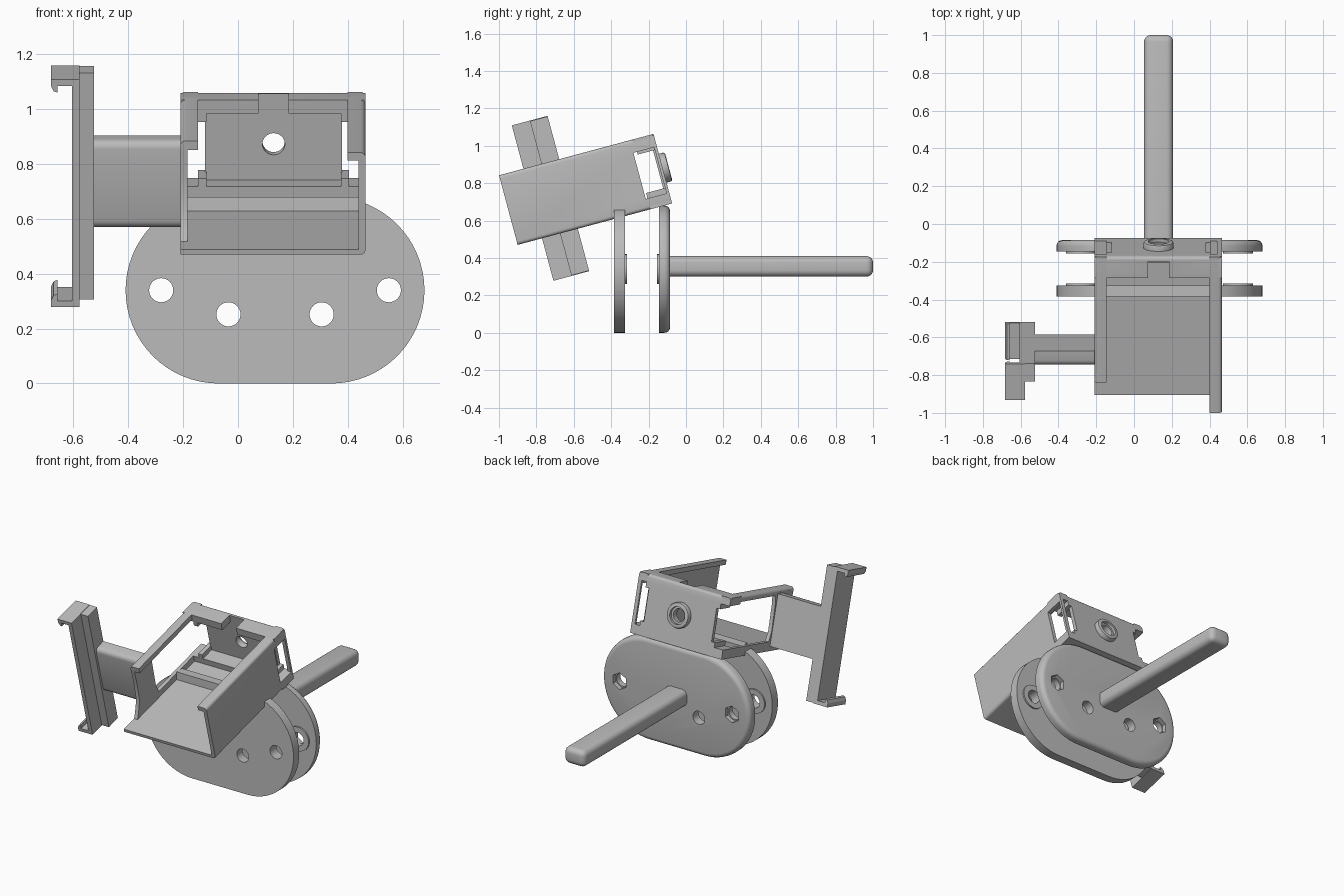
import bpy, bmesh, math
from mathutils import Matrix, Vector

if "Cube" in bpy.data.objects:
    bpy.data.objects.remove(bpy.data.objects["Cube"], do_unlink=True)

grey = bpy.data.materials.new("plain grey")
grey.use_nodes = True
grey.diffuse_color = (0.5, 0.5, 0.5, 1)
grey.node_tree.nodes["Principled BSDF"].inputs["Base Color"].default_value = (0.5, 0.5, 0.5, 1)

# The holder frame leans back: local axes are x, depth u, height v
TILT = Matrix.Translation((0, -0.90, 0.47)) @ Matrix.Rotation(math.radians(15), 4, 'X')
WORLD = Matrix.Identity(4)
MID_X, MID_V = 0.13, 0.195


def finish(name, bm, frame):
    bmesh.ops.recalc_face_normals(bm, faces=bm.faces)
    mesh = bpy.data.meshes.new(name)
    bm.to_mesh(mesh)
    bm.free()
    mesh.materials.append(grey)
    ob = bpy.data.objects.new(name, mesh)
    bpy.context.collection.objects.link(ob)
    ob.matrix_world = frame
    return ob


def round_edges(bm, test, radius, segments=4):
    """Bevel the edges whose two end points pass the test."""
    edges = [e for e in bm.edges if test(e.verts[0].co, e.verts[1].co)]
    bmesh.ops.bevel(bm, geom=edges, offset=radius, segments=segments,
                    profile=0.5, affect='EDGES', clamp_overlap=True)


def prism(points, start, end, axis=1):
    """Extrude a 2D outline along an axis (0 = x, 1 = y)."""
    bm = bmesh.new()
    place = (lambda a, b: (start, a, b)) if axis == 0 else (lambda a, b: (a, start, b))
    face = bm.faces.new([bm.verts.new(place(a, b)) for a, b in points])
    grown = bmesh.ops.extrude_face_region(bm, geom=[face])["geom"]
    step = Vector((end - start, 0, 0)) if axis == 0 else Vector((0, end - start, 0))
    bmesh.ops.translate(bm, vec=step, verts=[g for g in grown if isinstance(g, bmesh.types.BMVert)])
    return bm


def rect(a0, a1, b0, b1):
    return [(a0, b0), (a1, b0), (a1, b1), (a0, b1)]


def circle(cx, cz, r, sides=32, turn=0.0):
    return [(cx + r * math.cos(turn + math.tau * i / sides),
             cz + r * math.sin(turn + math.tau * i / sides)) for i in range(sides)]


def block(name, xs, ys, zs, frame=TILT, test=None, radius=0.02):
    bm = prism(rect(*xs, *zs), *ys)
    if test:
        round_edges(bm, test, radius)
    return finish(name, bm, frame)


def cut(ob, cutters, mode='DIFFERENCE'):
    """Apply booleans and discard the tools."""
    for c in cutters:
        c.hide_render = True
        mod = ob.modifiers.new("cut", 'BOOLEAN')
        mod.operation, mod.object, mod.solver = mode, c, 'EXACT'
    bpy.context.view_layer.update()
    done = bpy.data.meshes.new_from_object(ob.evaluated_get(bpy.context.evaluated_depsgraph_get()))
    ob.modifiers.clear()
    ob.data = done
    for c in cutters:
        bpy.data.objects.remove(c, do_unlink=True)


def smooth(*obs):
    bpy.ops.object.select_all(action='DESELECT')
    for ob in obs:
        ob.select_set(True)
        bpy.context.view_layer.objects.active = ob
    bpy.ops.object.shade_smooth_by_angle(angle=math.radians(30))


# Pair of stadium-shaped plates
R, LEFT, RIGHT = 0.34, -0.07, 0.34
stadium = [(RIGHT + R * math.sin(t), R - R * math.cos(t))
           for t in (math.pi * i / 32 for i in range(33))]
stadium += [(LEFT - R * math.sin(t), R + R * math.cos(t))
            for t in (math.pi * i / 32 for i in range(33))]
outer_holes = [(-0.28, 0.34), (0.55, 0.34)]
inner_holes = [(-0.035, 0.252), (0.305, 0.252)]


def drill(y0, y1):
    return [finish("hole", prism(circle(*p, 0.044), y0, y1), WORLD)
            for p in outer_holes + inner_holes]


front_plate = finish("front_plate", prism(stadium, -0.385, -0.325), WORLD)
neck = block("neck", (-0.185, 0.44), (-0.385, -0.325), (0.56, 0.68), WORLD)
cut(front_plate, [neck], 'UNION')
cut(front_plate, drill(-0.5, -0.2))

bm = prism(stadium, -0.145, -0.085)
round_edges(bm, lambda a, b: min(a.y, b.y) > -0.09, 0.03)
back_plate = finish("back_plate", bm, WORLD)
hexes = [finish("nut", prism(circle(*p, 0.056, 6, math.pi / 6), -0.115, 0), WORLD)
         for p in outer_holes]
cut(back_plate, drill(-0.3, 0) + hexes)

# Raised rings around the outer holes, on the facing sides
rings = []
for side, y0, y1 in (("front", -0.326, -0.315), ("back", -0.155, -0.144)):
    for word, p in zip(("right", "left"), outer_holes):
        ring = finish(f"{side}_{word}_ring", prism(circle(*p, 0.08), y0, y1), WORLD)
        cut(ring, [finish("hole", prism(circle(*p, 0.044), -0.5, 0), WORLD)])
        rings.append(ring)

# Handle rod
bm = prism(rect(MID_X - 0.077, MID_X + 0.077, 0.30, 0.41), -0.10, 1.0)
round_edges(bm, lambda a, b: max(a.y, b.y) > 0.9, 0.035, 5)
rod = finish("handle_rod", bm, WORLD)

# Tray: floor, left wall and its top lip in one channel
X0, X1, DEPTH, TOP = -0.21, 0.465, 0.855, 0.385
channel = [(X0, 0), (X1, 0), (X1, TOP), (0.40, TOP), (0.40, 0.355),
           (0.44, 0.355), (0.44, 0.02), (X0, 0.02)]
bm = prism(channel, 0, DEPTH)
round_edges(bm, lambda a, b: abs(a.y - b.y) > 0.5 and a.x > 0.46, 0.018)
tray = finish("tray", bm, TILT)
cut(tray, [block("window", (0.39, 0.6), (0.725, 0.84), (0.06, 0.315))])

# Right rail, low sill and front panel of the open side
outer_top = lambda a, b: abs(a.y - b.y) > 0.3 and a.x < -0.2 and a.z > 0.37
rail = block("right_rail", (X0, -0.145), (0.166, DEPTH), (0.35, TOP), test=outer_top, radius=0.018)
sill = block("right_sill", (X0, -0.185), (0.30, DEPTH), (0, 0.06))
arch = [(0.10, 0.0), (0.13, 0.05), (0.165, 0.13), (0.17, 0.26), (0.166, 0.37),
        (0.36, 0.37), (0.345, 0.30), (0.34, 0.12), (0.36, 0.05), (0.40, 0.0)]
panel = finish("right_panel", prism(arch, X0, -0.185, axis=0), TILT)

# Back wall: top strip with a notch, bottom strip, narrower middle with a hole
back_top = lambda a, b: min(a.y, b.y) > 0.85 and min(a.z, b.z) > 0.38
top_strip = block("back_top_strip", (X0, X1), (0.74, DEPTH), (0.335, TOP), test=back_top, radius=0.018)
cut(top_strip, [block("notch", (0.075, 0.185), (0.7, 0.83), (0.3, 0.5))])
bottom_strip = block("back_bottom_strip", (X0, X1), (0.735, DEPTH), (0, 0.06))
bore = lambda: finish("bore", prism(circle(MID_X, MID_V, 0.041), 0.7, 1.0), TILT)
middle = block("back_middle", (-0.12, 0.38), (0.83, DEPTH), (0.05, 0.345))
cut(middle, [bore()])
bm = prism(circle(MID_X, MID_V, 0.08), 0.85, 0.888)
round_edges(bm, lambda a, b: min(a.y, b.y) > 0.88, 0.01, 2)
collar = finish("back_collar", bm, TILT)
cut(collar, [bore(), finish("recess", prism(circle(MID_X, MID_V, 0.055), 0.87, 1.0), TILT)])

# Window corner stubs beside the middle of the back wall
for word, xs in (("right", (-0.145, -0.115)), ("left", (0.375, 0.405))):
    block(f"{word}_lower_stub", xs, (0.735, DEPTH), (0.05, 0.09))
    block(f"{word}_upper_stub", xs, (0.745, DEPTH), (0.30, 0.345))

# Side arm with rounded front edges and a small flare at the tray
bm = prism(rect(-0.53, -0.20, MID_V - 0.165, MID_V + 0.165), 0.25, 0.333)
round_edges(bm, lambda a, b: abs(a.x - b.x) > 0.2 and a.y < 0.3, 0.03)
arm = finish("side_arm", bm, TILT)

# Clamp bar: thin plate, thicker rib and a hook at each end
HALF = 0.43
block("clamp_plate", (-0.605, -0.578), (0.135, 0.333), (MID_V - HALF, MID_V + HALF))
block("clamp_rib", (-0.58, -0.525), (0.235, 0.333), (MID_V - HALF + 0.003, MID_V + HALF - 0.003))
hook = [(-0.60, 0), (-0.682, 0), (-0.682, 0.025), (-0.672, 0.045), (-0.658, 0.05),
        (-0.658, 0.024), (-0.60, 0.024)]
for word, sign in (("top", 1), ("bottom", -1)):
    outline = [(x, MID_V + sign * (HALF - d)) for x, d in hook]
    finish(f"{word}_hook", prism(outline, 0.135, 0.333), TILT)

smooth(front_plate, back_plate, rod, tray, rail, top_strip, middle, collar, arm, panel, *rings)
